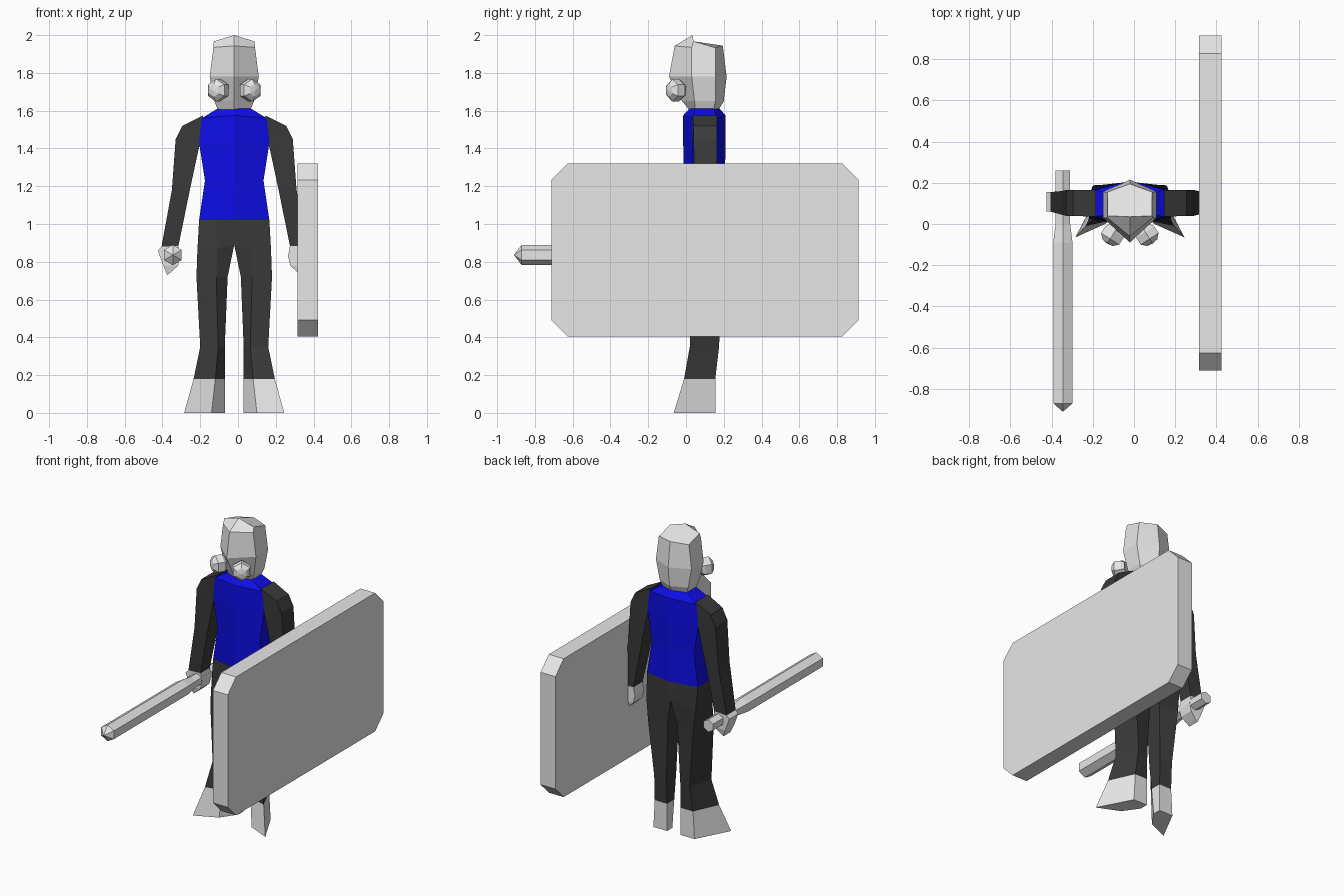
import bpy, bmesh, math
from mathutils import Vector

if "Cube" in bpy.data.objects:
    bpy.data.objects.remove(bpy.data.objects["Cube"])

CX = -0.02  # centre line of the figure


def material(name, rgb):
    m = bpy.data.materials.new(name)
    m.diffuse_color = (*rgb, 1)
    m.use_nodes = True
    m.node_tree.nodes["Principled BSDF"].inputs["Base Color"].default_value = m.diffuse_color
    return m


GREY = material("light_grey", (0.8, 0.8, 0.8))
DARK = material("charcoal", (0.042, 0.042, 0.042))
BLUE = material("blue", (0.004, 0.004, 0.8))


def loft(name, rings, mat, sx=1, cx=CX):
    """Skin a list of equal-length point rings and cap both ends."""
    bm = bmesh.new()
    vs = [[bm.verts.new((cx + sx * x, y, z)) for x, y, z in r] for r in rings]
    n = len(rings[0])
    for a, b in zip(vs, vs[1:]):
        for i in range(n):
            j = (i + 1) % n
            bm.faces.new((a[i], a[j], b[j], b[i]))
    bm.faces.new(vs[0])
    bm.faces.new(vs[-1])
    bmesh.ops.remove_doubles(bm, verts=bm.verts, dist=1e-5)
    bmesh.ops.recalc_face_normals(bm, faces=bm.faces)
    me = bpy.data.meshes.new(name)
    bm.to_mesh(me)
    bm.free()
    me.materials.append(mat)
    ob = bpy.data.objects.new(name, me)
    bpy.context.collection.objects.link(ob)
    return ob


def hex_ring(w, front, side_f, side_b, back, z, zs=None):
    """Six-sided body section: front and back points, two points per side."""
    zs = z if zs is None else zs
    return [(0, front, z), (w, side_f, zs), (w, side_b, zs),
            (0, back, z), (-w, side_b, zs), (-w, side_f, zs)]


def axis_hex(c, axis, steps):
    """Hexagon rings (offset, radius) along a horizontal axis."""
    axis = Vector(axis).normalized()
    up = Vector((0, 0, 1))
    side = axis.cross(up)
    return [[tuple(Vector(c) + axis * d + (up * math.cos(k * math.pi / 3)
             + side * math.sin(k * math.pi / 3)) * r) for k in range(6)]
            for d, r in steps]


# Head
loft("head", [
    hex_ring(0.085, 0.02, 0.05, 0.145, 0.17, 1.60),
    hex_ring(0.105, -0.02, 0.045, 0.155, 0.20, 1.65),
    hex_ring(0.13, -0.09, 0.03, 0.157, 0.215, 1.78),
    hex_ring(0.11, -0.06, 0.03, 0.155, 0.195, 1.943, 1.935),
    [(0, 0.035, 2.0), (0.108, 0.04, 1.967), (0.108, 0.15, 1.935),
     (0, 0.19, 1.945), (-0.108, 0.15, 1.935), (-0.108, 0.04, 1.967)],
], GREY)

# Torso
loft("torso", [
    hex_ring(0.186, 0.0, 0.035, 0.17, 0.205, 1.02),
    hex_ring(0.155, -0.01, 0.035, 0.165, 0.205, 1.23),
    hex_ring(0.186, -0.015, 0.035, 0.165, 0.21, 1.43),
    hex_ring(0.172, -0.015, 0.035, 0.165, 0.21, 1.575, 1.56),
    hex_ring(0.085, 0.02, 0.05, 0.145, 0.175, 1.613),
], BLUE)


def arm_ring(outer, inner, y0, y1):
    return [(outer[0], y0, outer[1]), (outer[0], y1, outer[1]),
            (inner[0], y1, inner[1]), (inner[0], y0, inner[1])]


# Leg sections: outer front, mid front, inner front, inner back, outer back
hip = [(.186, .035, 1.02), (.09, .015, 1.02), (0, 0, 1.02), (0, .205, 1.02), (.186, .17, 1.02)]
groin = [(.195, .03, .86), (.09, .01, .87), (0, .02, .89), (0, .19, .89), (.18, .185, .86)]
thigh = [(.20, .025, .72), (.095, .01, .72), (.035, .05, .72), (.035, .17, .72), (.165, .19, .72)]
knee = [(.18, .02, .35), (.085, .025, .35), (.05, .06, .35), (.05, .16, .35), (.13, .175, .35)]
ankle = [(.215, -.01, .18), (.10, .015, .18), (.05, .08, .18), (.05, .155, .18), (.14, .155, .18)]
sole = [(.265, -.065, 0), (.12, .0, 0), (.05, .10, 0), (.05, .155, 0), (.15, .155, 0)]

for side, s in (("left", 1), ("right", -1)):
    # Sleeve and hand
    wrist = arm_ring((.385, .88), (.295, .885), .06, .155)
    loft(side + "_arm", [
        arm_ring((.165, 1.575), (.175, 1.43), .035, .165),
        arm_ring((.275, 1.52), (.182, 1.42), .04, .165),
        arm_ring((.31, 1.45), (.19, 1.39), .04, .165),
        arm_ring((.33, 1.18), (.235, 1.18), .045, .16),
        wrist], DARK, s)
    loft(side + "_hand", [
        wrist,
        arm_ring((.405, .86), (.285, .83), .06, .155),
        arm_ring((.375, .78), (.297, .78), .06, .155),
        arm_ring((.355, .73), (.335, .745), .07, .145)], GREY, s)
    # Trouser leg and pointed foot
    loft(side + "_leg", [hip, groin, thigh, knee, ankle], DARK, s)
    loft(side + "_foot", [ankle, sole], GREY, s)
    # Mask filter canister
    loft(side + "_filter", axis_hex(
        (.085, -.055, 1.708), (.55, -.84, 0),
        [(-.04, .045), (-.02, .06), (.02, .06), (.042, .035), (.048, .0001)]), GREY, s)

# Baton with narrower grip and pointed end
loft("baton", axis_hex((-.345, 0, .836), (0, -1, 0), [
    (-.26, .041), (.0, .041), (.09, .054), (.87, .054), (.911, .0001)]), GREY, cx=0)

# Shield slab with clipped corners
y0, y1, z0, z1, c = -.712, .914, .405, 1.32, .086
outline = [(y0 + c, z0), (y1 - c, z0), (y1, z0 + c), (y1, z1 - c),
           (y1 - c, z1), (y0 + c, z1), (y0, z1 - c), (y0, z0 + c)]
loft("shield", [[(x, y, z) for y, z in outline] for x in (.315, .424)], GREY, cx=0)
